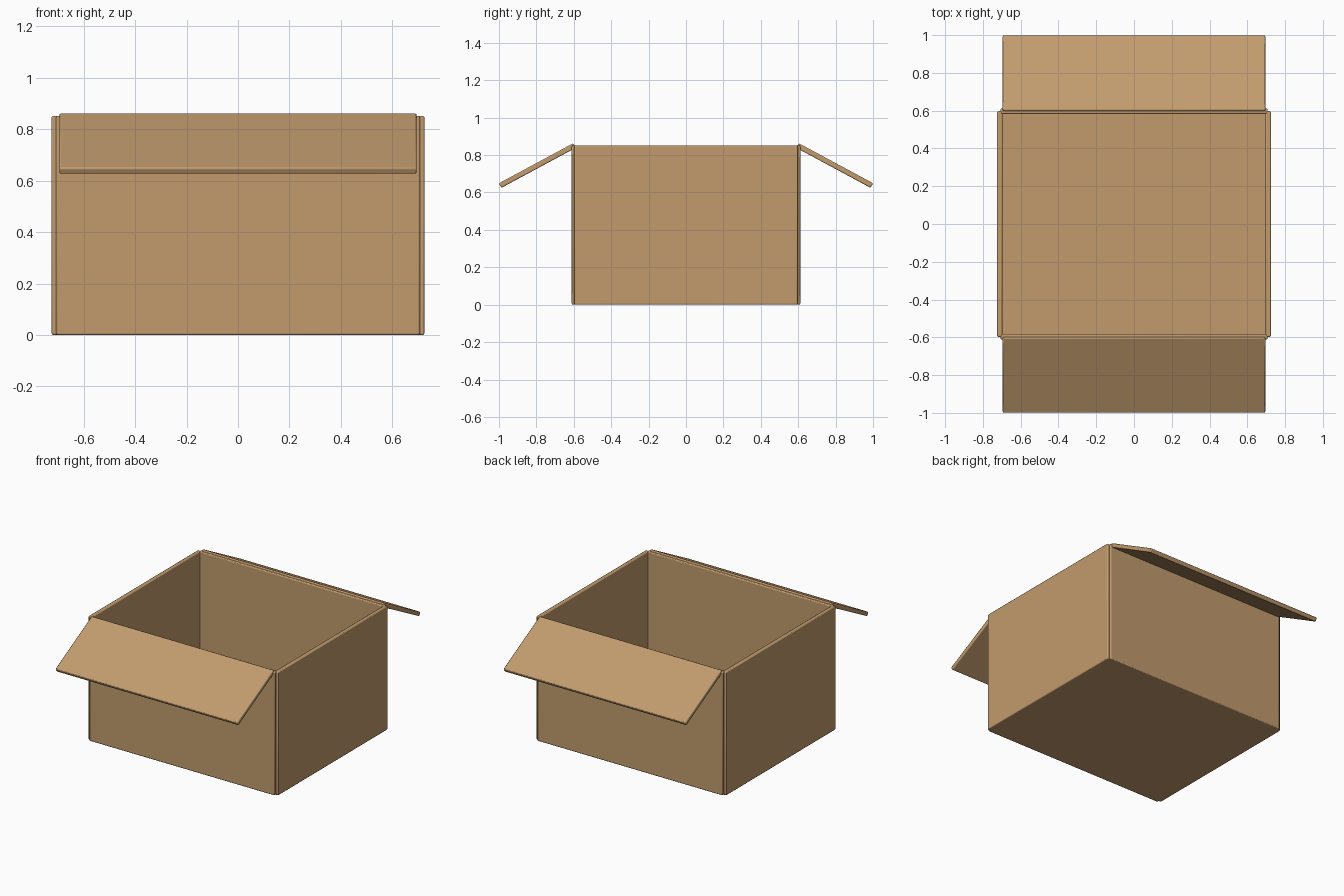
import bpy
import math

if "Cube" in bpy.data.objects:
    bpy.data.objects.remove(bpy.data.objects["Cube"])

card = bpy.data.materials.new("cardboard brown")
card.diffuse_color = (0.54, 0.33, 0.155, 1.0)
card.use_nodes = True
card.node_tree.nodes["Principled BSDF"].inputs["Base Color"].default_value = card.diffuse_color

T = 0.028  # board thickness


def panel(name, size, loc, rot_x=0.0):
    """Cardboard sheet with softly rounded edges."""
    bpy.ops.mesh.primitive_cube_add(size=1)
    ob = bpy.context.object
    ob.name = name
    ob.scale = size
    bpy.ops.object.transform_apply(location=False, rotation=False, scale=True)
    ob.location = loc
    ob.rotation_euler.x = rot_x
    bev = ob.modifiers.new("soft_edges", 'BEVEL')
    bev.width = 0.006
    bev.segments = 2
    ob.data.materials.append(card)
    bpy.ops.object.shade_smooth_by_angle(angle=math.radians(40))
    return ob


# floor of the box
panel("box_floor", (1.415, 1.2, T), (0, 0, T / 2))

# side walls
for side, x in (("left", -0.711), ("right", 0.711)):
    panel(side + "_wall", (T, 1.195, 0.852), (x, 0, 0.426))

# front and back walls, each with an opened flap hanging outward
for side, s in (("front", -1), ("back", 1)):
    panel(side + "_wall", (1.415, T, 0.852), (0, s * 0.597, 0.426))
    panel(side + "_flap", (1.39, 0.451, T), (0, s * 0.795, 0.744),
          -s * math.radians(28.3))
